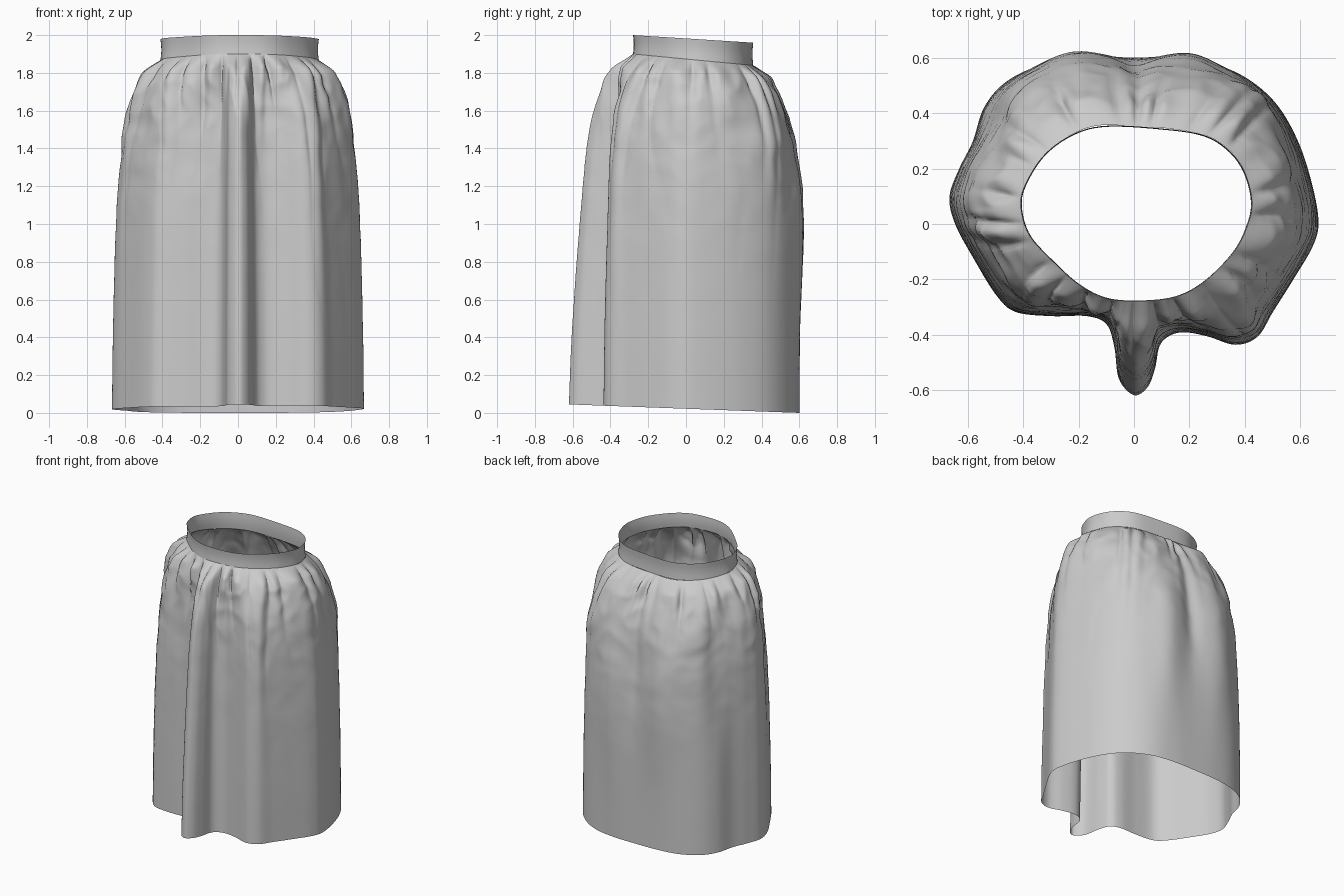
import bpy, bmesh, math
from mathutils import Vector, noise

if "Cube" in bpy.data.objects:
    bpy.data.objects.remove(bpy.data.objects["Cube"])

CY = 0.03  # y centre used for polar angles

# Outlines seen from above, counter-clockwise from the front
HEM = [(0, -.63), (.05, -.60), (.077, -.53), (.094, -.445), (.135, -.405), (.19, -.395), (.27, -.41),
       (.37, -.44), (.45, -.41), (.505, -.32), (.58, -.2), (.65, -.08), (.67, .01),
       (.645, .15), (.595, .3), (.52, .43), (.42, .52), (.3, .575), (.15, .597),
       (0, .6), (-.2, .595), (-.35, .57), (-.47, .51),
       (-.545, .42), (-.585, .3), (-.635, .2), (-.67, .1), (-.65, 0), (-.58, -.13),
       (-.5, -.26), (-.43, -.32), (-.3, -.335), (-.17, -.335), (-.1, -.365),
       (-.072, -.45), (-.055, -.57)]
WAIST = [(.02, -.28), (.15, -.265), (.255, -.21), (.36, -.105), (.41, -.01), (.428, .08),
         (.4, .19), (.34, .27), (.25, .322), (.1, .345), (-.1, .355), (-.22, .325),
         (-.325, .25), (-.395, .14), (-.41, .06), (-.38, -.04), (-.3, -.13), (-.2, -.22),
         (-.1, -.27)]

# How far the cloth has spread from waist to hem, by fraction of drop
SPREAD_FRONT = [(0, 0), (.02, .15), (.045, .36), (.1, .52), (.15, .6), (.26, .7), (.37, .76), (.58, .85), (1, 1)]
SPREAD_SIDE = [(0, 0), (.02, .2), (.045, .4), (.1, .58), (.15, .69), (.26, .81), (.37, .88), (.58, .94), (1, 1)]
SPREAD_BACK = [(0, 0), (.02, .17), (.045, .34), (.1, .58), (.15, .74), (.26, .92), (.37, .99), (.58, 1.01), (1, 1)]
# Soft bulges in the cloth: angle, drop, angular size, vertical size, depth
BULGES = [(2.8, .45, .16, .28, .03), (3.5, .42, .2, .28, .035), (3.14, .3, .12, .2, -.03),
          (4.1, .3, .12, .2, -.03), (2.35, .2, .2, .1, .025), (5.6, .25, .15, .1, -.015)]


def smooth_loop(pts, n):
    """Closed Catmull-Rom curve through pts, n samples per span."""
    out, m = [], len(pts)
    for i in range(m):
        a, b, c, d = (Vector(pts[(i + k) % m]) for k in (-1, 0, 1, 2))
        for j in range(n):
            t = j / n
            out.append(.5 * (2 * b + (c - a) * t + (2 * a - 5 * b + 4 * c - d) * t * t
                             + (3 * b - a - 3 * c + d) * t ** 3))
    return out


def angle(p):
    return math.atan2(p[0], -(p[1] - CY)) % math.tau


def lookup(table, x):
    for (x0, y0), (x1, y1) in zip(table, table[1:]):
        if x <= x1:
            return y0 + (y1 - y0) * (x - x0) / (x1 - x0)
    return table[-1][1]


def soft_lookup(table, u):
    """Table value averaged over a small window, to avoid kinks."""
    d = u * .3
    return sum(lookup(table, max(0, min(1, u + d * k))) for k in (-1, -.5, 0, .5, 1)) / 5


# Waist radius as a function of angle
polar = sorted((angle(p), math.hypot(p[0], p[1] - CY)) for p in smooth_loop(WAIST, 8))
polar = [(polar[-1][0] - math.tau, polar[-1][1])] + polar + [(polar[0][0] + math.tau, polar[0][1])]


def waist_point(th):
    r = lookup(polar, th)
    return Vector((r * math.sin(th), CY - r * math.cos(th)))


def band_bottom(y):
    return 1.9 - .095 * (y + .28)


def sheet(name, rows):
    """Open tube from a list of point rings, top to bottom."""
    bm = bmesh.new()
    rings = [[bm.verts.new(p) for p in row] for row in rows]
    n = len(rings[0])
    for a, b in zip(rings, rings[1:]):
        for i in range(n):
            j = (i + 1) % n
            bm.faces.new((a[i], b[i], b[j], a[j]))
    me = bpy.data.meshes.new(name)
    bm.to_mesh(me)
    bm.free()
    me.shade_smooth()
    ob = bpy.data.objects.new(name, me)
    bpy.context.collection.objects.link(ob)
    return ob


hem = smooth_loop(HEM, 9)
thetas = [angle(p) for p in hem]

# Gathered skirt body
ROWS = 80
body = []
for k in range(ROWS + 1):
    u = (k / ROWS) ** 1.8
    front, sides, back = (soft_lookup(t, u) for t in (SPREAD_FRONT, SPREAD_SIDE, SPREAD_BACK))
    row = []
    for h, th in zip(hem, thetas):
        w0 = waist_point(th)
        c = math.cos(th)
        w = sides + ((front - sides) * c ** 6 if c > 0 else (back - sides) * c * c)
        p = w0.lerp(h, w)
        out = Vector((math.sin(th), -c))
        # pinched gathers under the band, of uneven width, depth and length
        ring = Vector((math.sin(th), c, 0))
        length = max(.03, .09 + .16 * noise.noise(ring * 5 + Vector((5, 1, 2))))
        depth = .05 * (1 + 1.2 * noise.noise(ring * 4 + Vector((2, 7, 4))))
        phase = 12 * th + 3 * noise.noise(ring * 2.5 + Vector((0, 0, u * 2)))
        pleat = .55 - abs(math.sin(phase)) ** .7
        p = p - out * pleat * depth * min(1, u / .035) * math.exp(-max(0, u - .03) / length)
        # crumples that fade toward the hem
        lump = noise.noise(Vector((h.x * 6, h.y * 6, u * 10)))
        crease = .4 - abs(noise.noise(Vector((h.x * 7 + 3, h.y * 7, u * 13)))) * 2
        p = p + out * (lump * .035 + crease * .018) * min(1, u / .08) * math.exp(-u / .18)
        for a, v, sa, sv, d in BULGES:
            p = p + out * d * math.exp(-((th - a) / sa) ** 2 - ((u - v) / sv) ** 2)
        top, low = band_bottom(w0.y), .045 - .0365 * (h.y + .63)
        row.append((p.x, p.y, top + (low - top) * u))
    body.append(row)
sheet("skirt_body", body)

# Waistband, sloping down to the back
band = []
for t in (0, .25, .5, .75, 1):
    row = []
    for i in range(120):
        p = waist_point(i / 120 * math.tau)
        hi, lo = 2.0 - .063 * (p.y + .28), band_bottom(p.y)
        s = 1 - .012 * math.sin(math.pi * t)
        row.append((p.x * s, CY + (p.y - CY) * s, hi + (lo - hi) * t))
    band.append(row)
sheet("waistband", band)
